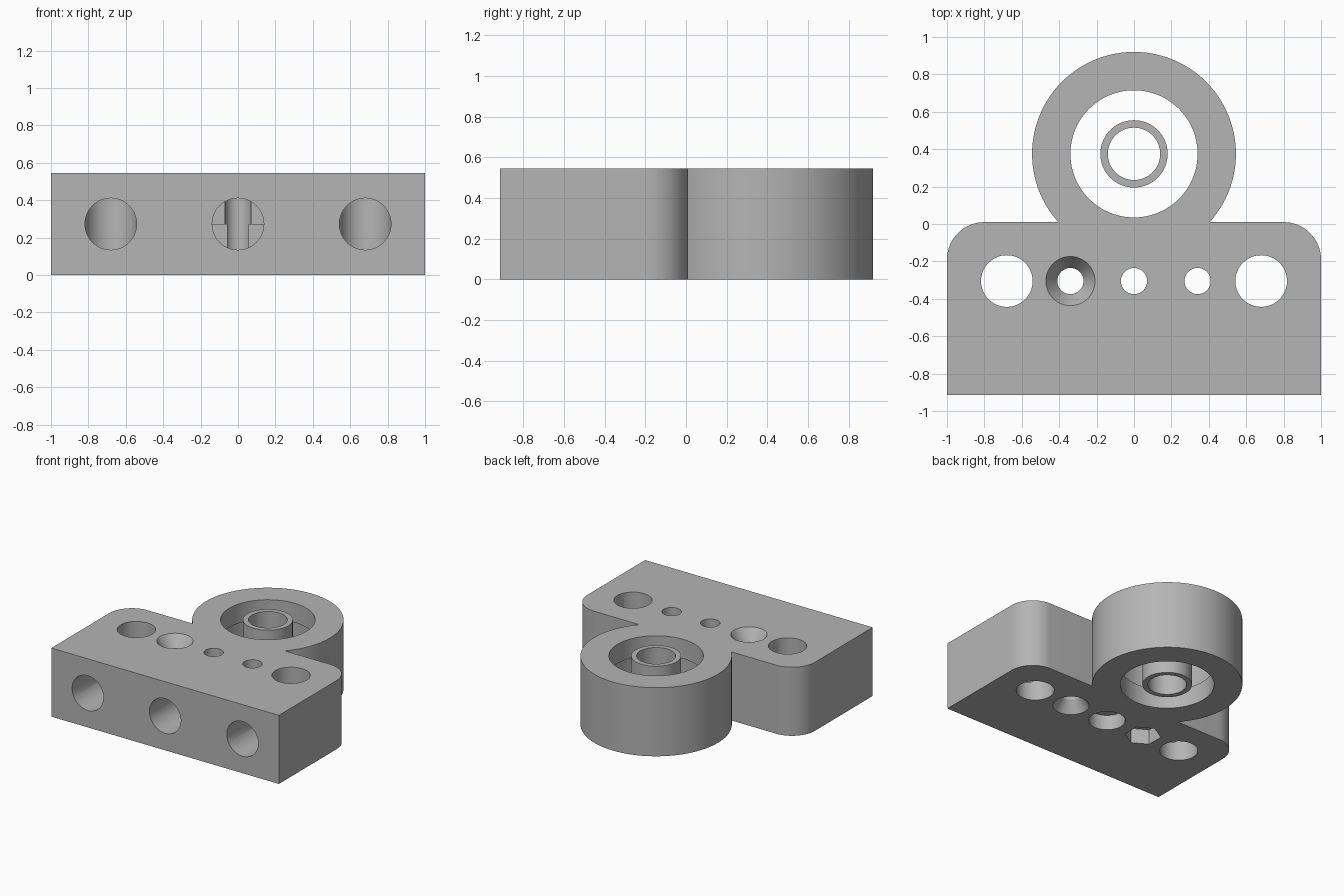
import bpy
import math
from mathutils import Matrix

cube = bpy.data.objects.get("Cube")
if cube:
    bpy.data.objects.remove(cube, do_unlink=True)

H = 0.545            # thickness
FRONT, BACK = -0.915, 0.01
HOLE_Y = -0.305      # row of vertical holes
RING_Y = 0.375       # centre of the ring
MID = H / 2
BIG, SMALL, HEAD = 0.138, 0.07, 0.132

grey = bpy.data.materials.new("plain grey")
grey.use_nodes = True
colour = (0.46, 0.46, 0.46, 1)
grey.diffuse_color = colour
grey.node_tree.nodes["Principled BSDF"].inputs["Base Color"].default_value = colour


def activate(obj):
    bpy.ops.object.select_all(action='DESELECT')
    obj.select_set(True)
    bpy.context.view_layer.objects.active = obj


def rod(name, x, y, z0, z1, r0, r1=None, sides=64):
    """Vertical cylinder, cone or prism between two heights."""
    bpy.ops.mesh.primitive_cone_add(
        vertices=sides, radius1=r0, radius2=r0 if r1 is None else r1,
        depth=z1 - z0, location=(x, y, (z0 + z1) / 2))
    obj = bpy.context.object
    obj.name = name
    return obj


def drill(x, end):
    """Horizontal bore from the front face."""
    obj = rod("front_bore_cutter", 0, 0, 0, end - FRONT + 0.1, BIG)
    obj.rotation_euler = (math.pi / 2, 0, 0)
    obj.location = (x, (end + FRONT - 0.1) / 2, MID)
    return obj


def combine(target, tool, operation='DIFFERENCE'):
    mod = target.modifiers.new("shape", 'BOOLEAN')
    mod.object, mod.operation, mod.solver = tool, operation, 'EXACT'
    activate(target)
    bpy.ops.object.modifier_apply(modifier=mod.name)
    bpy.data.objects.remove(tool, do_unlink=True)


def finish(obj):
    obj.data.materials.clear()
    obj.data.materials.append(grey)
    activate(obj)
    bpy.ops.object.shade_smooth_by_angle(angle=math.radians(30))


# Block outline with two rounded back corners
R, STEPS = 0.2, 16
outline = [(-1, FRONT), (1, FRONT)]
for cx, start in ((1 - R, 0), (R - 1, math.pi / 2)):
    for i in range(STEPS + 1):
        a = start + math.pi / 2 * i / STEPS
        outline.append((cx + R * math.cos(a), BACK - R + R * math.sin(a)))
n = len(outline)
verts = [(x, y, z) for z in (0, H) for x, y in outline]
faces = [list(range(n))[::-1], list(range(n, 2 * n))]
faces += [(i, (i + 1) % n, (i + 1) % n + n, i + n) for i in range(n)]
mesh = bpy.data.meshes.new("mounting_block")
mesh.from_pydata(verts, [], faces)
block = bpy.data.objects.new("mounting_block", mesh)
bpy.context.collection.objects.link(block)

# Ring housing with an inner seat groove
combine(block, rod("ring", 0, RING_Y, 0, H, 0.545, sides=96), 'UNION')
combine(block, rod("ring_bore", 0, RING_Y, -0.1, H + 0.1, 0.34, sides=96))
combine(block, rod("seat_groove", 0, RING_Y, MID - 0.119, MID + 0.119, 0.372, sides=96))

# Vertical through holes
for x, r in ((-0.68, BIG), (-0.34, SMALL), (0, SMALL), (0.34, SMALL), (0.68, BIG)):
    combine(block, rod("hole_cutter", x, HOLE_Y, -0.1, H + 0.1, r))

# Screw head and nut recesses
combine(block, rod("top_countersink", -0.34, HOLE_Y, H - 0.09, H + 0.001, SMALL, HEAD))
combine(block, rod("nut_pocket", -0.34, HOLE_Y, -0.1, 0.12, HEAD, sides=6))
combine(block, rod("head_pocket", 0, HOLE_Y, -0.1, 0.12, HEAD))
combine(block, rod("under_countersink", 0.34, HOLE_Y, -0.001, 0.09, HEAD, SMALL))

# Front bores; the middle one has a stepped end
for x in (-0.68, 0.68):
    combine(block, drill(x, HOLE_Y))
combine(block, drill(0, HOLE_Y - 0.043))
upper = drill(0, HOLE_Y)
bpy.ops.mesh.primitive_cube_add(size=1, location=(0, HOLE_Y, MID + 0.5))
half = bpy.context.object
half.scale = (1, 2, 1)
combine(upper, half, 'INTERSECT')
combine(block, upper)
finish(block)

# Loose sleeve at the ring's centre
sleeve = rod("center_sleeve", 0, RING_Y, 0, H, 0.18)
combine(sleeve, rod("sleeve_bore", 0, RING_Y, -0.1, H + 0.1, 0.14))
finish(sleeve)
